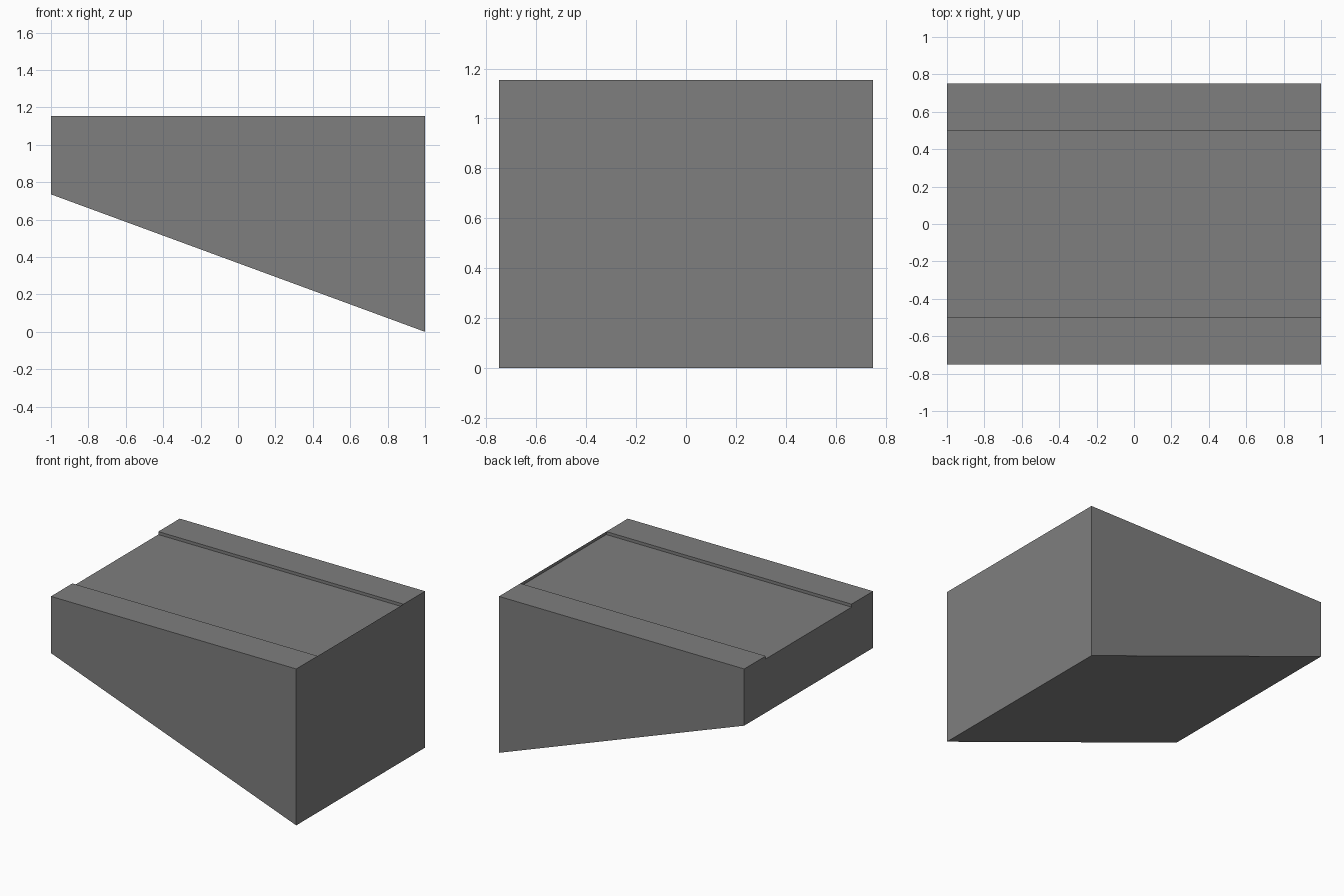
import bpy
import bmesh

if "Cube" in bpy.data.objects:
    bpy.data.objects.remove(bpy.data.objects["Cube"])

TOP, LOW_END, DEPTH = 1.153, 0.735, 0.022
W, CHANNEL = 0.75, 0.5


def section(bm, x, base):
    # Cross-section: wedge outline with a shallow channel in the top
    outline = [(-W, base), (W, base), (W, TOP), (CHANNEL, TOP),
               (CHANNEL, TOP - DEPTH), (-CHANNEL, TOP - DEPTH),
               (-CHANNEL, TOP), (-W, TOP)]
    return [bm.verts.new((x, y, z)) for y, z in outline]


bm = bmesh.new()
left = section(bm, -1, LOW_END)
right = section(bm, 1, 0)

# Long sides, sloped underside, rails and channel
for i in range(8):
    j = (i + 1) % 8
    bm.faces.new((left[i], right[i], right[j], left[j]))

# Notched left end, and right end that closes the channel up to full height
bm.faces.new(left[::-1])
bm.faces.new(right)
bmesh.ops.recalc_face_normals(bm, faces=bm.faces)
bm.faces.new((right[6], right[5], right[4], right[3]))
bm.normal_update()
for f in bm.faces:
    # keep the thin end lip facing outward
    if all(v.co.x > 0.99 for v in f.verts) and f.normal.x < 0:
        f.normal_flip()

mesh = bpy.data.meshes.new("channelled_wedge")
bm.to_mesh(mesh)
bm.free()
obj = bpy.data.objects.new("channelled_wedge", mesh)
bpy.context.collection.objects.link(obj)

# Dark grey surface
mat = bpy.data.materials.new("dark_grey")
mat.diffuse_color = (0.21, 0.21, 0.21, 1)
mat.use_nodes = True
mat.node_tree.nodes["Principled BSDF"].inputs["Base Color"].default_value = mat.diffuse_color
mesh.materials.append(mat)
